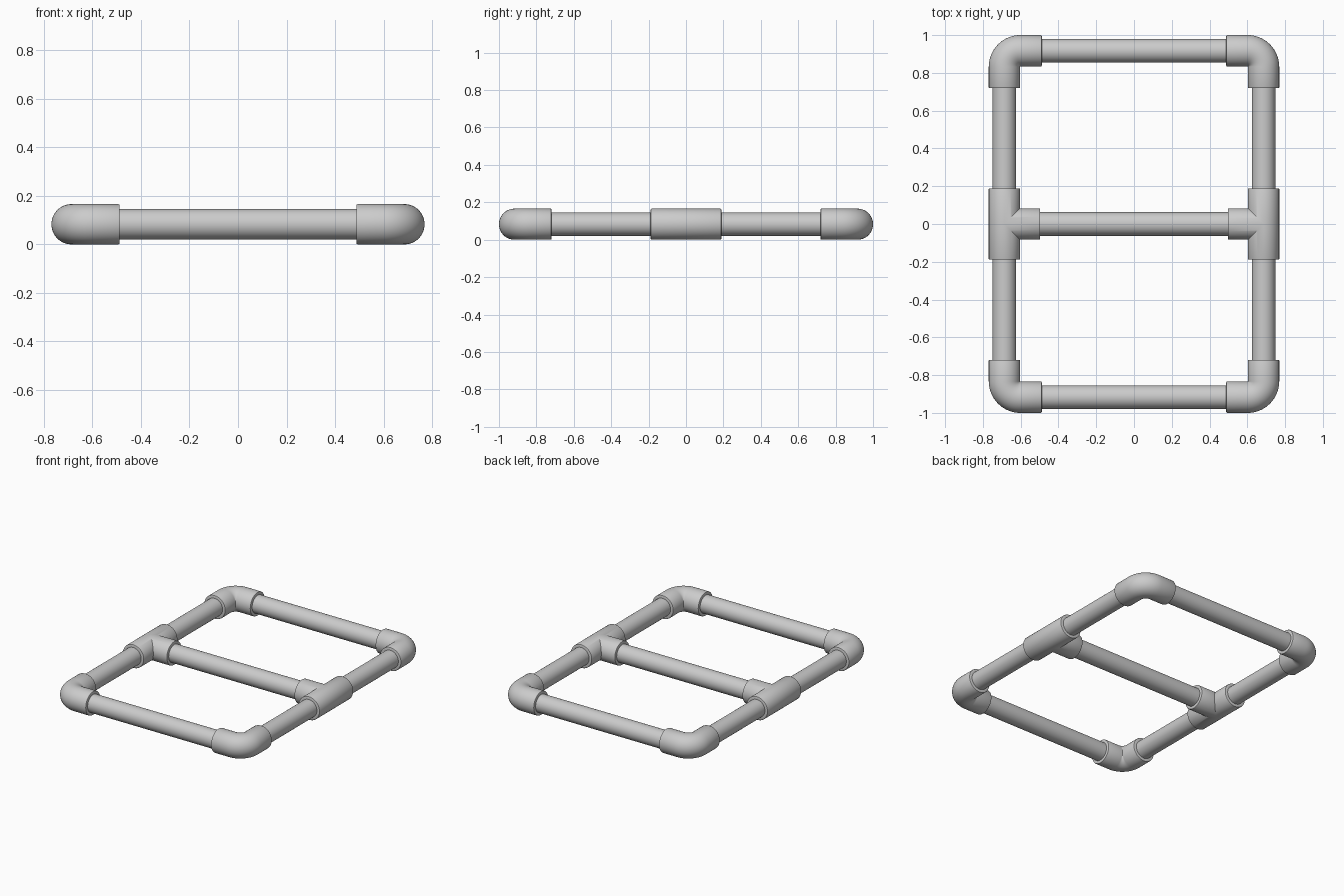
import bpy, bmesh
from math import sin, cos, pi, radians
from mathutils import Vector

if "Cube" in bpy.data.objects:
    bpy.data.objects.remove(bpy.data.objects["Cube"])

N = 64                    # sides of every round section
R, P = 0.083, 0.0625      # fitting and pipe radius
X, Y = 0.686, 0.917       # frame centre lines
ELBOW, TEE = 0.198, 0.189  # arm lengths from the fitting centre
LIP = 0.005               # rounded edge of a socket


def ring(bm, centre, angle, radius, shift=None):
    """Circle facing along 'angle' in the XY plane; shift(lateral) slides points along it."""
    t = Vector((cos(angle), sin(angle), 0))
    s = Vector((sin(angle), -cos(angle), 0))
    verts = []
    for i in range(N):
        a = 2 * pi * i / N
        lat = radius * cos(a)
        off = shift(lat) if shift else 0
        verts.append(bm.verts.new(Vector(centre) + s * lat + t * off
                                  + Vector((0, 0, radius * sin(a)))))
    return verts


def skin(bm, rings):
    for a, b in zip(rings, rings[1:]):
        for i in range(N):
            j = (i + 1) % N
            bm.faces.new((a[i], a[j], b[j], b[i]))


def socket(bm, angle, length, face_angle):
    """Rounded mouth at the end of an arm, listed from the arm to the pipe."""
    d = Vector((cos(angle), sin(angle), 0))
    prof = [(length - LIP, R), (length - LIP * 0.3, R - LIP * 0.3),
            (length, R - LIP), (length, P)]
    return [ring(bm, d * l, face_angle, r) for l, r in prof]


def to_mesh(bm, name):
    bmesh.ops.remove_doubles(bm, verts=bm.verts, dist=1e-5)
    bmesh.ops.recalc_face_normals(bm, faces=bm.faces)
    me = bpy.data.meshes.new(name)
    bm.to_mesh(me)
    bm.free()
    me.shade_smooth()
    me.set_sharp_from_angle(angle=radians(35))
    return me


def place(me, name, x, y, turn=0):
    ob = bpy.data.objects.new(name, me)
    ob.location = (x, y, R)
    ob.rotation_euler.z = turn
    bpy.context.collection.objects.link(ob)


# Elbow: arms toward +x and +y with a tight rounded outer corner
bm = bmesh.new()
b = R + 0.0015
rings = socket(bm, 0, ELBOW, pi)[::-1]
for k in range(17):
    a = pi / 2 * k / 16
    rings.append(ring(bm, (b - b * sin(a), b - b * cos(a), 0), pi - a, R))
rings += socket(bm, pi / 2, ELBOW, pi / 2)
skin(bm, rings)
elbow = to_mesh(bm, "elbow")

# Tee: run along y and branch toward +x, mitred where they meet
bm = bmesh.new()
for ang, cut in ((0, abs), (pi / 2, lambda l: max(l, 0)), (-pi / 2, lambda l: max(-l, 0))):
    skin(bm, [ring(bm, (0, 0, 0), ang, R, cut)] + socket(bm, ang, TEE, ang))
tee = to_mesh(bm, "tee")

for i, (sx, sy) in enumerate(((-1, -1), (1, -1), (1, 1), (-1, 1))):
    place(elbow, f"elbow_{i + 1}", sx * X, sy * Y, i * pi / 2)
place(tee, "tee_left", -X, 0)
place(tee, "tee_right", X, 0, pi)


def pipe(name, start, end):
    """Straight capped pipe between two points relative to its middle."""
    p, q = Vector((*start, 0)), Vector((*end, 0))
    mid, half = (p + q) / 2, (q - p) / 2
    ang = 0 if abs(half.x) > abs(half.y) else pi / 2
    bm = bmesh.new()
    r = [ring(bm, -half, ang, P), ring(bm, half, ang, P)]
    skin(bm, r)
    bm.faces.new(r[0])
    bm.faces.new(r[1])
    place(to_mesh(bm, name), name, mid.x, mid.y)


# Pipes reach a little way into each socket
IN = 0.09
for name, y in (("front_pipe", -Y), ("cross_pipe", 0), ("back_pipe", Y)):
    pipe(name, (-X + IN, y), (X - IN, y))
for side, x in (("left", -X), ("right", X)):
    pipe(f"{side}_front_pipe", (x, -Y + IN), (x, -IN))
    pipe(f"{side}_back_pipe", (x, IN), (x, Y - IN))
